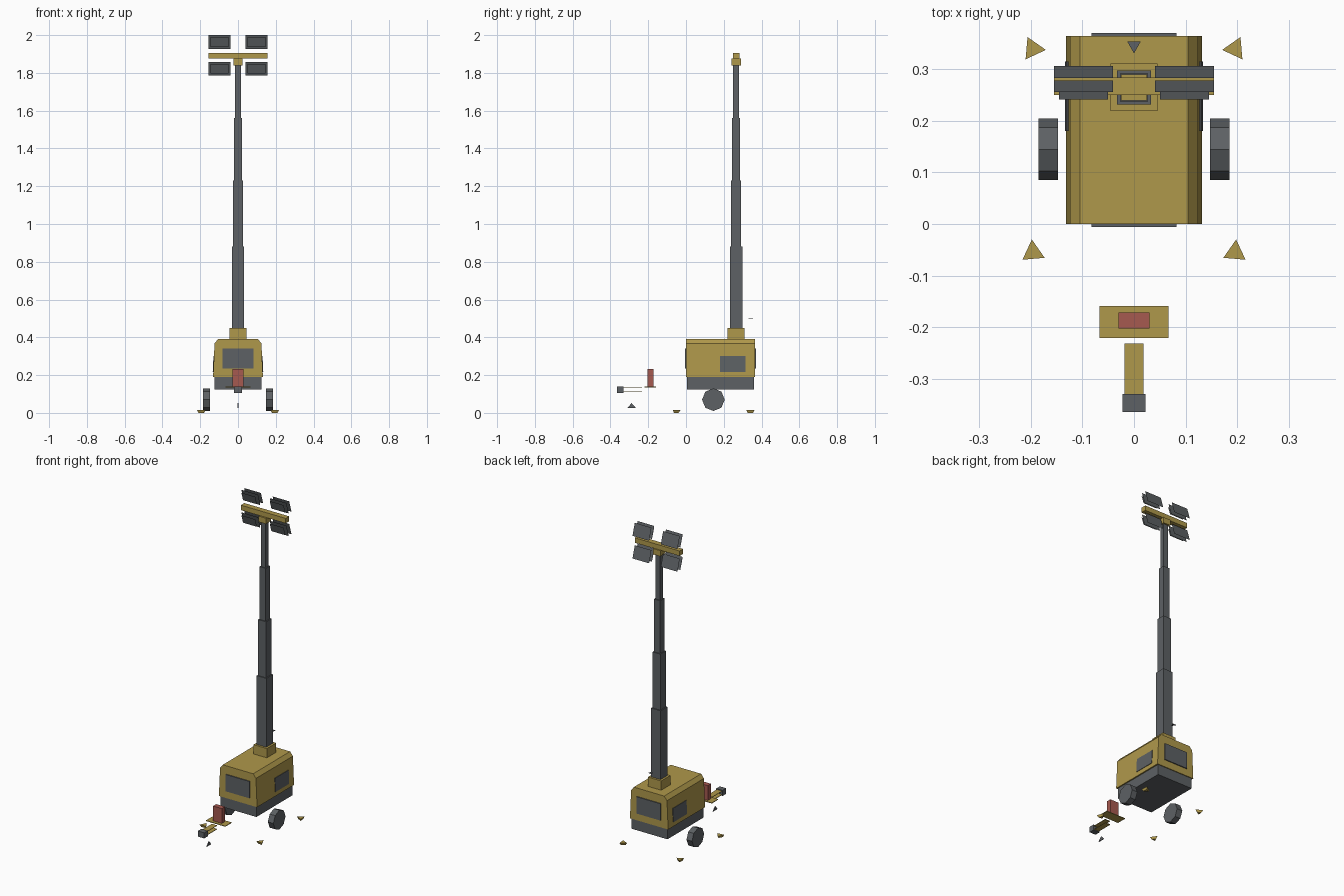
import bpy
import bmesh
from math import radians, sin, cos, tau
from mathutils import Matrix, Vector

cube = bpy.data.objects.get("Cube")
if cube:
    bpy.data.objects.remove(cube, do_unlink=True)


def material(name, rgb):
    m = bpy.data.materials.new(name)
    m.use_nodes = True
    m.diffuse_color = (*rgb, 1)
    m.node_tree.nodes["Principled BSDF"].inputs["Base Color"].default_value = (*rgb, 1)
    return m


YELLOW = material("ochre yellow", (0.43, 0.315, 0.07))
GREY = material("slate grey", (0.11, 0.12, 0.128))
RED = material("dull red", (0.38, 0.1, 0.08))


def finish(name, bm, mat):
    mesh = bpy.data.meshes.new(name)
    bm.to_mesh(mesh)
    bm.free()
    mesh.materials.append(mat)
    ob = bpy.data.objects.new(name, mesh)
    bpy.context.collection.objects.link(ob)
    return ob


def box(name, mat, x, y, z):
    """Box from (low, high) ranges on each axis."""
    bm = bmesh.new()
    size = [r[1] - r[0] for r in (x, y, z)]
    mid = Vector([sum(r) / 2 for r in (x, y, z)])
    bmesh.ops.create_cube(bm, size=1, matrix=Matrix.Translation(mid) @ Matrix.Diagonal((*size, 1)))
    return finish(name, bm, mat)


def prism(name, mat, points, push):
    """Flat polygon extruded along a vector."""
    bm = bmesh.new()
    face = bm.faces.new([bm.verts.new(p) for p in points])
    out = bmesh.ops.extrude_face_region(bm, geom=[face], use_keep_orig=True)
    moved = [v for v in out["geom"] if isinstance(v, bmesh.types.BMVert)]
    bmesh.ops.translate(bm, verts=moved, vec=push)
    bmesh.ops.recalc_face_normals(bm, faces=bm.faces)
    return finish(name, bm, mat)


def tilted_plate(name, mat, centre, width, height, tilt):
    """Single upright sheet facing the front, leaning forward at its top."""
    bm = bmesh.new()
    place = Matrix.Translation(centre) @ Matrix.Rotation(radians(90 + tilt), 4, "X")
    bmesh.ops.create_grid(bm, x_segments=1, y_segments=1, size=0.5,
                          matrix=place @ Matrix.Diagonal((width, height, 1, 1)))
    return finish(name, bm, mat)


# Cabinet with sloping sides and a chamfered roof
half = [(0.132, 0.19), (0.124, 0.368), (0.105, 0.392)]
section = half + [(-x, z) for x, z in reversed(half)]
prism("cabinet", YELLOW, [(x, 0, z) for x, z in section], (0, 0.365, 0))
box("chassis", GREY, (-0.124, 0.124), (0.005, 0.36), (0.125, 0.19))

# Service panels on all four sides
for name, y in (("front_panel", -0.003), ("rear_panel", 0.368)):
    box(name, GREY, (-0.082, 0.082), (y - 0.003, y + 0.003), (0.235, 0.34))
for side, s in (("left", 1), ("right", -1)):
    corners = [(0.18, 0.217), (0.315, 0.217), (0.315, 0.302), (0.18, 0.302)]
    slope = (0.124 - 0.132) / (0.368 - 0.19)
    prism(side + "_panel", GREY,
          [(s * (0.13 + slope * (z - 0.19)), y, z) for y, z in corners], (s * 0.005, 0, 0))

# Telescopic mast
MAST_Y = 0.265


def post(name, mat, r, low, high):
    box(name, mat, (-r, r), (MAST_Y - r, MAST_Y + r), (low, high))


post("mast_collar", YELLOW, 0.046, 0.39, 0.45)
stages = [0.45, 0.88, 1.23, 1.56, 1.845]
for i in range(4):
    post(f"mast_stage_{i + 1}", GREY, 0.033 - 0.006 * i, stages[i], stages[i + 1])
post("mast_head", YELLOW, 0.025, 1.84, 1.876)
box("lamp_beam", YELLOW, (-0.155, 0.155), (0.25, 0.284), (1.875, 1.906))

# Four floodlights, each with a back sheet, a front sheet and a glass
TILT = 17
for side, s in (("left", 1), ("right", -1)):
    for level, z in (("upper", 1.963), ("lower", 1.822)):
        lamp = f"{level}_{side}_lamp_"
        x = s * 0.098
        tilted_plate(lamp + "back", GREY, (x, 0.295, z), 0.115, 0.077, TILT)
        tilted_plate(lamp + "front", GREY, (x, 0.267, z), 0.115, 0.077, TILT)
        tilted_plate(lamp + "glass", GREY, (x, 0.25, z), 0.096, 0.055, TILT)

# Octagonal wheels
for side, s in (("left", 1), ("right", -1)):
    ring = [tau * i / 8 for i in range(8)]
    prism(side + "_wheel", GREY,
          [(s * 0.147, 0.145 + 0.06 * cos(a), 0.07 + 0.06 * sin(a)) for a in ring],
          (s * 0.038, 0, 0))

# Stabiliser feet: low three-sided points
for side, s in (("left", 1), ("right", -1)):
    for end, y, turn in (("rear", 0.34, 95), ("front", -0.055, 115)):
        bm = bmesh.new()
        place = (Matrix.Diagonal((s, 1, 1, 1)) @ Matrix.Translation((0.196, y, 0.007))
                 @ Matrix.Rotation(radians(turn), 4, "Z"))
        bmesh.ops.create_cone(bm, cap_ends=True, segments=3, radius1=0.016,
                              radius2=0.025, depth=0.014, matrix=place)
        bmesh.ops.recalc_face_normals(bm, faces=bm.faces)
        finish(f"{end}_{side}_foot", bm, YELLOW)

# Tow gear in front of the cabinet
box("hitch", GREY, (-0.022, 0.022), (-0.365, -0.33), (0.105, 0.14))
for name, z in (("drawbar_top", 0.132), ("drawbar_bottom", 0.11)):
    box(name, YELLOW, (-0.018, 0.018), (-0.33, -0.232), (z, z + 0.003))
box("tow_plate", YELLOW, (-0.067, 0.067), (-0.221, -0.159), (0.135, 0.139))
box("control_box", RED, (-0.03, 0.03), (-0.203, -0.172), (0.139, 0.232))
prism("jockey_stand", GREY, [(-0.002, -0.31, 0.026), (-0.002, -0.265, 0.026), (-0.002, -0.288, 0.052)],
      (0.004, 0, 0))

# Small flap behind the mast
prism("rear_flap", GREY, [(-0.013, 0.354, 0.5), (0.013, 0.354, 0.5), (0, 0.331, 0.5)], (0, 0, 0.003))
